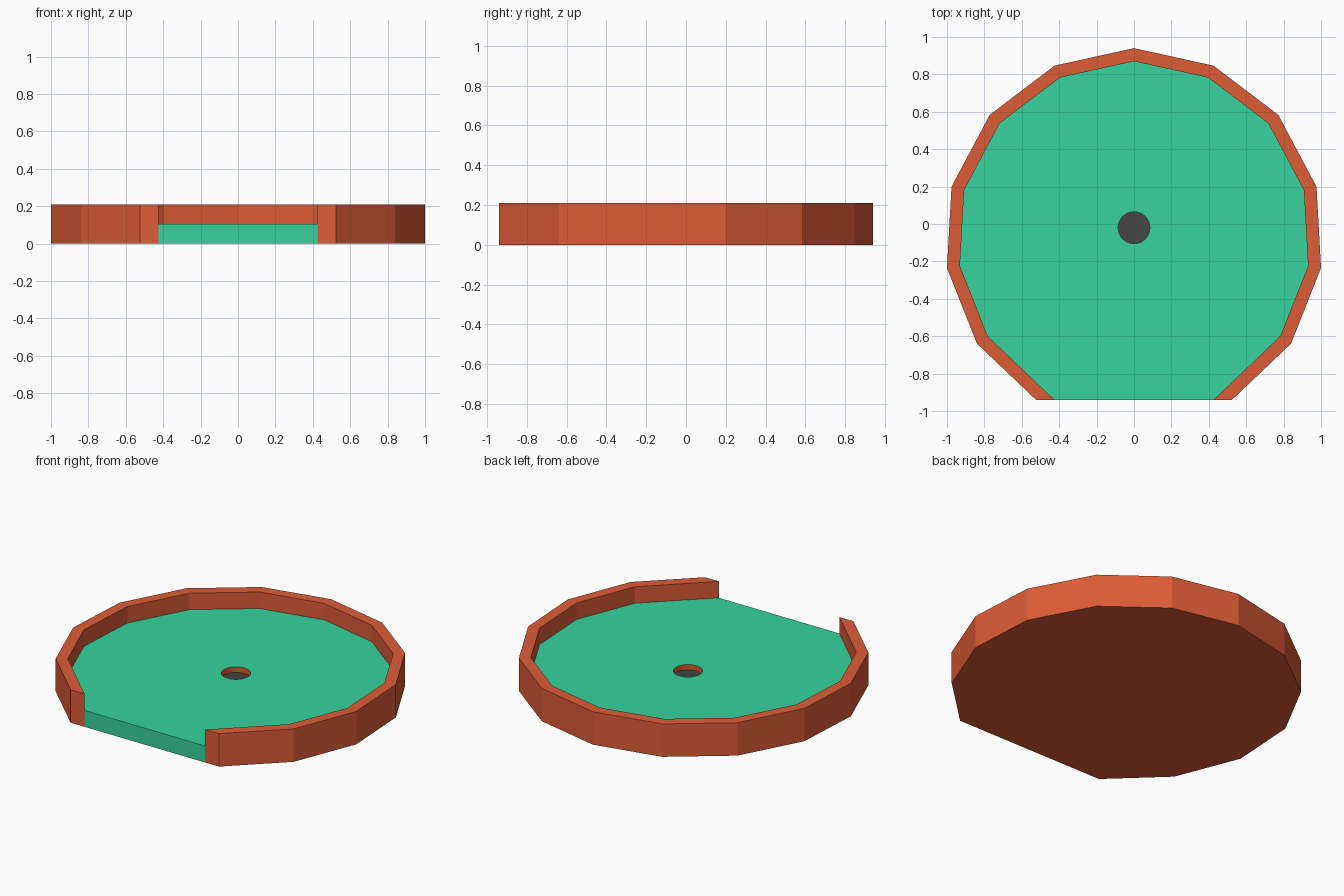
import bpy, bmesh
from math import sin, cos, radians, pi

if "Cube" in bpy.data.objects:
    bpy.data.objects.remove(bpy.data.objects["Cube"])

H, FLOOR, PIT = 0.21, 0.105, 0.07      # rim top, floor top, recess bottom
CY, STEP, FRONT = -0.073, radians(24.8), -0.94


def arc(r):
    """13-point open ring whose two ends are trimmed by the front plane."""
    pts = [(r * sin(i * STEP), CY + r * cos(i * STEP)) for i in range(-6, 7)]
    for end, prev in ((0, 1), (-1, -2)):
        (x0, y0), (x1, y1) = pts[prev], pts[end]
        t = (FRONT - y0) / (y1 - y0)
        pts[end] = (x0 + (x1 - x0) * t, FRONT)
    return pts


def material(name, rgb):
    m = bpy.data.materials.new(name)
    m.diffuse_color = (*rgb, 1)
    m.use_nodes = True
    m.node_tree.nodes["Principled BSDF"].inputs["Base Color"].default_value = m.diffuse_color
    return m


bm = bmesh.new()


def ring(pts, z):
    return [bm.verts.new((x, y, z)) for x, y in pts]


def face(verts, mat=0):
    f = bm.faces.new(verts)
    f.material_index = mat
    return f


outer, inner = arc(1.013), arc(0.943)
o_low, o_top = ring(outer, 0), ring(outer, H)
i_top, i_floor = ring(inner, H), ring(inner, FLOOR)
i_low = ring([inner[0], inner[-1]], 0)

# Rim: outside, top and inside bands
for a, b in ((o_low, o_top), (o_top, i_top), (i_top, i_floor)):
    for i in range(12):
        face((a[i], a[i + 1], b[i + 1], b[i]))

# Underside, rim ends and front edge of the floor
face(o_low + [i_low[1], i_low[0]])
for e, k in ((0, 0), (-1, 1)):
    face((o_low[e], o_top[e], i_top[e], i_floor[e], i_low[k]))
face((i_low[0], i_low[1], i_floor[-1], i_floor[0]), 1)

# Round shallow recess with a dark bottom
N = 32
circle = [(0.085 * cos(2 * pi * i / N), -0.02 + 0.085 * sin(2 * pi * i / N)) for i in range(N)]
c_top, c_low = ring(circle, FLOOR), ring(circle, PIT)
for i in range(N):
    j = (i + 1) % N
    face((c_top[i], c_top[j], c_low[j], c_low[i])).smooth = True
face(c_low, 2)

# Floor surface around the recess
edges = [bm.edges.get((loop[i - 1], loop[i])) for loop in (i_floor, c_top) for i in range(len(loop))]
fill = bmesh.ops.triangle_fill(bm, edges=edges, use_beauty=True)
for g in fill["geom"]:
    if isinstance(g, bmesh.types.BMFace):
        g.material_index = 1
        g.smooth = False
bmesh.ops.recalc_face_normals(bm, faces=bm.faces)

mesh = bpy.data.meshes.new("tray")
bm.to_mesh(mesh)
bm.free()
for m in (material("orange", (0.73, 0.107, 0.038)),
          material("green", (0.037, 0.658, 0.337)),
          material("dark_grey", (0.058, 0.058, 0.058))):
    mesh.materials.append(m)
bpy.context.collection.objects.link(bpy.data.objects.new("tray", mesh))
